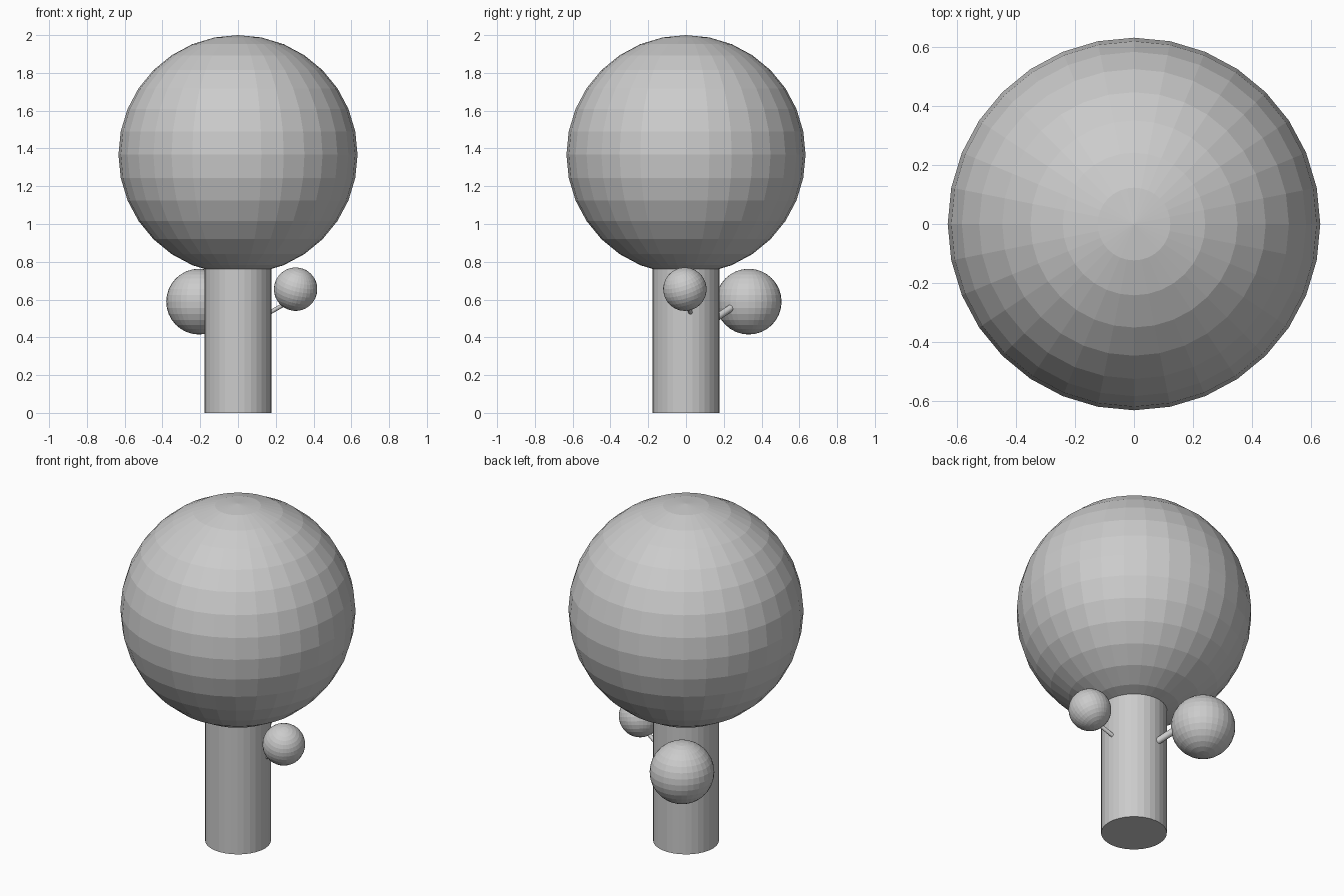
import bpy
from mathutils import Vector

if "Cube" in bpy.data.objects:
    bpy.data.objects.remove(bpy.data.objects["Cube"])

grey = bpy.data.materials.new("plain_grey")
grey.diffuse_color = (0.6, 0.6, 0.6, 1)
grey.use_nodes = True
grey.node_tree.nodes["Principled BSDF"].inputs["Base Color"].default_value = grey.diffuse_color


def finish(name):
    ob = bpy.context.object
    ob.name = name
    ob.data.materials.append(grey)
    return ob


def ball(name, centre, radius, tilt=(0, 0, 0)):
    bpy.ops.mesh.primitive_uv_sphere_add(
        segments=32, ring_count=16, radius=radius, location=centre, rotation=tilt)
    return finish(name)


def rod(name, start, end, radius):
    a, b = Vector(start), Vector(end)
    d = b - a
    bpy.ops.mesh.primitive_cylinder_add(
        vertices=32, radius=radius, depth=d.length, location=(a + b) / 2,
        rotation=d.to_track_quat('Z', 'Y').to_euler())
    return finish(name)


# Trunk and main crown
rod("trunk", (0, 0, 0), (0, 0, 0.8), 0.177)
ball("crown", (0, 0, 1.367), 0.633)

# Small side branch with leaf ball on the right
rod("right_branch", (0.14, 0.03, 0.515), (0.28, 0.0, 0.595), 0.011)
ball("right_leaf_ball", (0.305, -0.006, 0.655), 0.115, (0.3, 0.25, 0))

# Larger side branch with leaf ball at the back left
rod("back_branch", (-0.01, 0.14, 0.49), (-0.12, 0.305, 0.60), 0.019)
ball("back_leaf_ball", (-0.206, 0.332, 0.589), 0.174)
